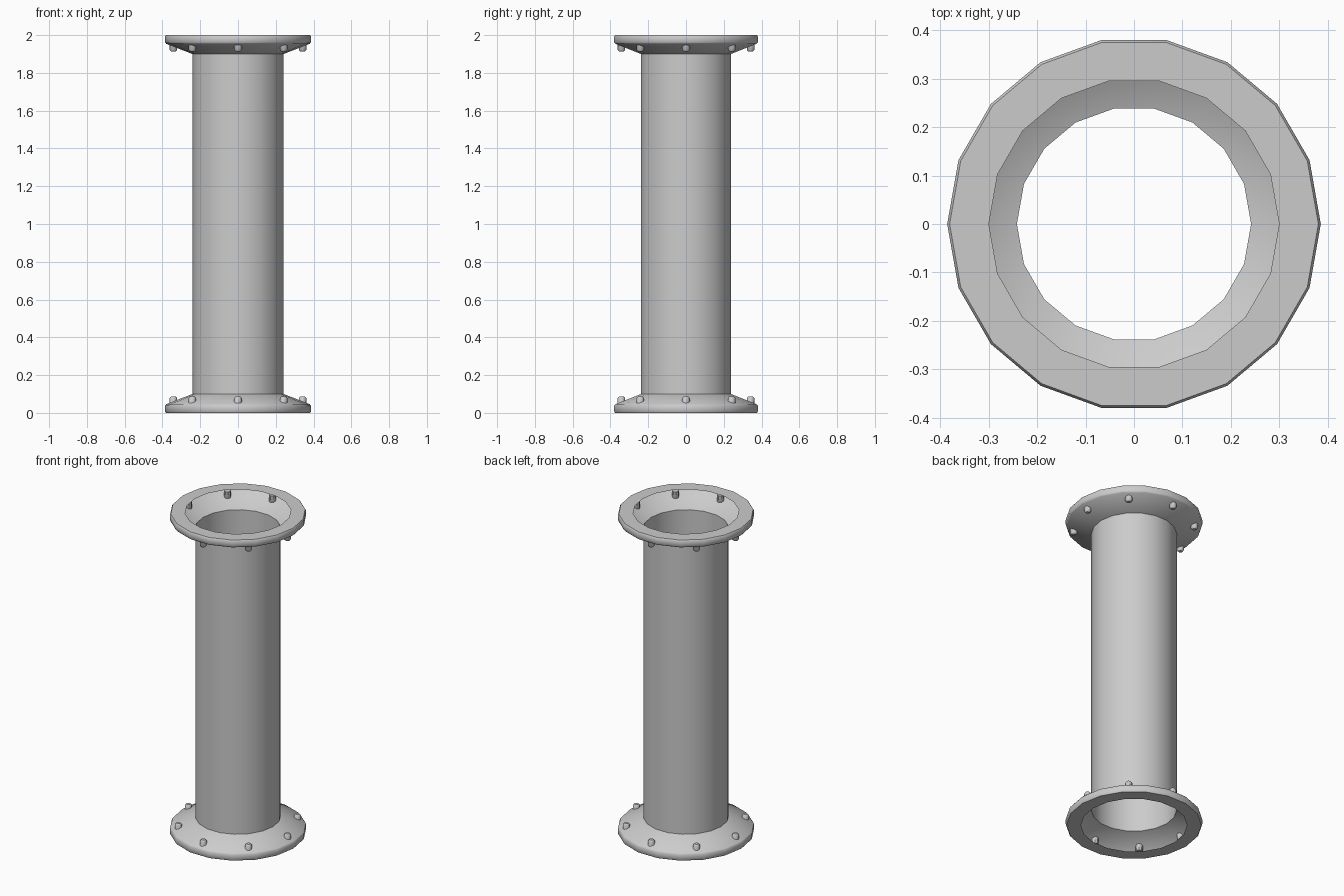
import bpy, bmesh
from math import sin, cos, tau, radians

if "Cube" in bpy.data.objects:
    bpy.data.objects.remove(bpy.data.objects["Cube"])


def lathe(name, profile, sides, close_ends=False):
    """Spin a (radius, z) profile around z."""
    bm = bmesh.new()
    rings = [[bm.verts.new((r * cos(tau * i / sides), r * sin(tau * i / sides), z))
              for i in range(sides)] for r, z in profile]
    for a, b in zip(rings, rings[1:]):
        for i in range(sides):
            j = (i + 1) % sides
            bm.faces.new((a[i], a[j], b[j], b[i]))
    if close_ends:
        bm.faces.new(rings[0][::-1])
        bm.faces.new(rings[-1])
    mesh = bpy.data.meshes.new(name)
    bm.to_mesh(mesh)
    bm.free()
    obj = bpy.data.objects.new(name, mesh)
    bpy.context.collection.objects.link(obj)
    bpy.ops.object.select_all(action='DESELECT')
    obj.select_set(True)
    bpy.context.view_layer.objects.active = obj
    bpy.ops.object.shade_smooth_by_angle(angle=radians(40))
    return obj


# Pipe
lathe("pipe", [(0.242, 0.1), (0.242, 1.9)], 18)

# Thin-shelled flanges: flat ring, rim and sloped collar meeting the pipe
bottom = [(0.30, 0), (0.381, 0), (0.386, 0.007), (0.386, 0.038),
          (0.380, 0.046), (0.242, 0.1)]
lathe("bottom_flange", bottom, 18)
lathe("top_flange", [(r, 2 - z) for r, z in bottom[::-1]], 18)

# Eight bolts through each collar, rounded on the outer end
bolt = [(0.02, 0.025), (0.02, 0.078), (0.012, 0.087)]
for label, prof in (("bottom", bolt), ("top", [(r, 2 - z) for r, z in bolt[::-1]])):
    for k in range(8):
        a = tau * k / 8
        ob = lathe(f"{label}_bolt_{k + 1}", prof, 8, True)
        ob.location = (0.342 * cos(a), 0.342 * sin(a), 0)
